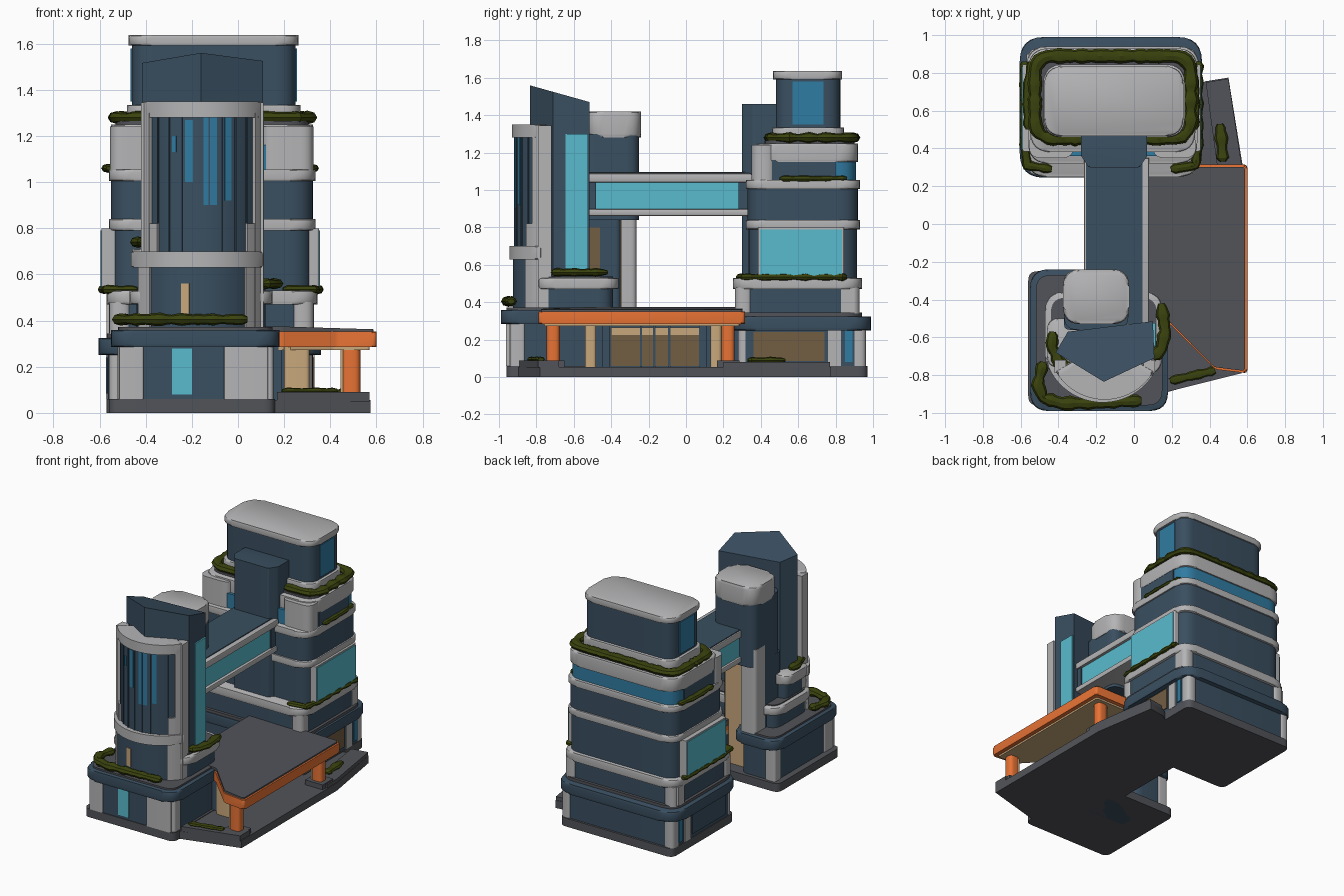
import bpy, bmesh, math, random
from mathutils import Vector

if "Cube" in bpy.data.objects:
    bpy.data.objects.remove(bpy.data.objects["Cube"])
random.seed(4)

def mat(name, r, g, b):
    m = bpy.data.materials.new(name)
    m.diffuse_color = (r, g, b, 1)
    m.use_nodes = True
    m.node_tree.nodes["Principled BSDF"].inputs["Base Color"].default_value = m.diffuse_color
    return m

NAVY = mat("navy_cladding", .042, .078, .118)
WHITE = mat("pale_concrete", .46, .46, .47)
GREY = mat("dark_grey", .085, .088, .10)
CYAN = mat("cyan_glass", .10, .50, .62)
BLUE = mat("mid_blue_glass", .03, .20, .36)
TAN = mat("tan", .58, .39, .20)
BROWN = mat("brown_glass", .17, .11, .055)
ORANGE = mat("orange", .80, .17, .035)
GREEN = mat("hedge_green", .042, .055, .004)

def finish(name, bm, m):
    bmesh.ops.recalc_face_normals(bm, faces=bm.faces)
    me = bpy.data.meshes.new(name)
    bm.to_mesh(me)
    bm.free()
    me.materials.append(m)
    ob = bpy.data.objects.new(name, me)
    bpy.context.collection.objects.link(ob)
    return ob

def fillet(pts, r, n=6):
    """Round every corner of a closed outline."""
    out = []
    P = [Vector(p) for p in pts]
    for i, p in enumerate(P):
        a, b = P[i - 1] - p, P[(i + 1) % len(P)] - p
        t = min(r, .45 * a.length, .45 * b.length)
        s, e = p + a.normalized() * t, p + b.normalized() * t
        for k in range(n + 1):
            u = k / n
            out.append(s * (1 - u) ** 2 + p * 2 * u * (1 - u) + e * u * u)
    return out

def prism(name, pts, z0, z1, m, r=0, bev=0, top=None):
    """Extruded outline; r rounds plan corners, bev rounds rims, top(x, y) slopes the roof."""
    pts = fillet(pts, r) if r else pts
    bm = bmesh.new()
    lo = [bm.verts.new((p[0], p[1], z0)) for p in pts]
    hi = [bm.verts.new((p[0], p[1], top(*p) if top else z1)) for p in pts]
    n = len(pts)
    caps = [bm.faces.new(lo[::-1]), bm.faces.new(hi)]
    for i in range(n):
        bm.faces.new((lo[i], lo[(i + 1) % n], hi[(i + 1) % n], hi[i]))
    if bev:
        bmesh.ops.bevel(bm, geom=[e for f in caps for e in f.edges], offset=bev, segments=2,
                        profile=.5, affect='EDGES', clamp_overlap=True)
    return finish(name, bm, m)

def box(name, x0, x1, y0, y1, z0, z1, m, r=0, bev=0):
    return prism(name, [(x0, y0), (x1, y0), (x1, y1), (x0, y1)], z0, z1, m, r, bev)

def arc(name, a0, a1, r0, r1, z0, z1, m, c=(-.155, -.63), bev=0):
    """Curved wall facing the front; angles in degrees from -y."""
    n = max(2, int(abs(a1 - a0) / 6))
    an = [math.radians(a0 + (a1 - a0) * i / n) for i in range(n + 1)]
    pt = lambda a, r: (c[0] + r * math.sin(a), c[1] - r * math.cos(a))
    return prism(name, [pt(a, r1) for a in an] + [pt(a, r0) for a in an[::-1]], z0, z1, m, 0, bev)

def hedge(name, pts, z, w=.033, h=.024, closed=False, r=.08):
    """Lumpy tube of planting along a path."""
    path = [Vector(p) for p in (fillet(pts, r) if closed else pts)]
    if closed:
        path.append(path[0])
    pos = []
    for a, b in zip(path, path[1:]):
        k = max(1, round((b - a).length / .022))
        pos += [a.lerp(b, i / k) for i in range(k)]
    if not closed:
        pos.append(path[-1])
    n, bm, rings = len(pos), bmesh.new(), []
    for i, p in enumerate(pos):
        q0 = pos[i - 1] if closed or i else p
        q1 = pos[(i + 1) % n] if closed or i < n - 1 else p
        d = (q1 - q0).normalized()
        s = 1 + .22 * math.sin(i * 1.3) * random.random() + random.uniform(-.08, .08)
        if not closed and i in (0, n - 1):
            s *= .55
        rings.append([bm.verts.new((p.x - d.y * w * s * math.cos(t), p.y + d.x * w * s * math.cos(t),
                                    z + h * s * math.sin(t))) for t in [k * math.pi / 4 for k in range(8)]])
    for i in range(n if closed else n - 1):
        A, B = rings[i], rings[(i + 1) % n]
        for k in range(8):
            bm.faces.new((A[k], A[(k + 1) % 8], B[(k + 1) % 8], B[k]))
    if not closed:
        bm.faces.new(rings[0])
        bm.faces.new(rings[-1])
    return finish(name, bm, GREEN)

# --- ground plinths and plaza
box("front_plinth", -.56, .16, -.96, -.25, 0, .06, GREY, .05)
box("back_plinth", -.57, .33, .26, .97, 0, .06, GREY, .05)
prism("plaza", [(-.13, -.6), (.14, -.9), (.575, -.78), (.575, .31), (.50, .775), (.375, .755), (-.13, .4)], 0, .055, GREY)
prism("front_kerb", [(.17, -.89), (.57, -.79), (.57, -.68), (.45, -.68), (.40, -.76), (.17, -.82)], .05, .09, GREY)
prism("back_kerb", [(.44, .20), (.57, .20), (.57, .31), (.50, .77), (.38, .75), (.44, .31)], .05, .08, GREY)
hedge("front_kerb_hedge", [(.19, -.83), (.30, -.805), (.43, -.775)], .095, .025, .014)
hedge("back_kerb_hedge", [(.47, .33), (.465, .43), (.455, .53)], .09, .03, .016)

# --- front podium
foot = lambda d: [(-.55 + d, -.99 + d), (.18 - d, -.99 + d), (.18 - d, -.40 - d), (-.20 - d, -.40 - d),
                  (-.20 - d, -.24 - d), (-.55 + d, -.24 - d)]
prism("front_podium_wall", foot(.035), .05, .30, NAVY, .07)
prism("front_podium_slab", foot(0), .285, .36, NAVY, .10, .014)
prism("front_podium_roof", foot(.03), .35, .372, GREY, .08)
for i, (x0, x1) in enumerate([(-.515, -.41), (-.06, .13)]):
    box(f"podium_white_panel_{i}", x0, x1, -.963, -.94, .06, .288, WHITE, .008)
box("podium_cyan_window", -.285, -.20, -.961, -.95, .08, .28, CYAN)
box("podium_corner_left", -.523, -.48, -.94, -.83, .06, .288, WHITE, .02)
box("podium_corner_right", .11, .153, -.94, -.86, .06, .288, WHITE, .02)
box("podium_back_corner", -.523, -.44, -.34, -.268, .06, .288, WHITE, .02)
hedge("front_podium_hedge", [(-.48, -.73), (-.51, -.85), (-.48, -.92), (-.38, -.95), (-.15, -.945), (.04, -.935)], .405)

# --- front tower: lower tier
tier = lambda d: [(-.47 + d, -.80 + d), (.15 - d, -.80 + d), (.15 - d, -.36 - d), (-.47 + d, -.36 - d)]
prism("front_tier_wall", tier(.03), .36, .49, NAVY, .08)
prism("front_tier_band", tier(0), .47, .53, WHITE, .10, .014)
prism("front_tier_roof", tier(.03), .52, .537, GREY, .08)
hedge("front_tier_hedge", [(.10, -.71), (.145, -.66), (.165, -.57), (.145, -.42)], .56, .032, .02)
box("left_shelf", -.46, -.30, -.76, -.50, .64, .71, WHITE, .06, .014)
box("left_shelf_wall", -.43, -.30, -.74, -.52, .52, .65, NAVY, .05)
hedge("left_shelf_hedge", [(-.28, -.79), (-.40, -.73), (-.435, -.65), (-.43, -.57)], .74, .03, .022)

# --- front tower: curved glazed face with white frame
arc("curved_glass", -56, 56, .10, .285, .37, 1.30, NAVY)
arc("curved_top_band", -60, 60, .10, .30, 1.28, 1.35, WHITE, bev=.01)
for s, n in ((-1, "left"), (1, "right")):
    arc(f"curved_frame_{n}", s * 50, s * 61, .12, .30, .37, 1.30, WHITE)
    x = -.155 + s * .235
    box(f"frame_side_{n}", x - .03, x + .03, -.79, -.72, .37, 1.345, WHITE)
    arc(f"frame_flare_{n}", s * 41, s * 52, .2, .298, .69, .82, WHITE)
arc("lower_glass", -62, 62, .10, .295, .37, .65, NAVY, (-.165, -.63))
arc("lower_band", -72, 62, .10, .315, .63, .70, WHITE, (-.165, -.63), .012)
arc("lower_white_right", 41, 62, .10, .305, .37, .64, WHITE, (-.165, -.63))
arc("lower_white_left", -62, -46, .10, .305, .37, .64, WHITE, (-.165, -.63))
arc("lower_tan_window", -16, -9, .28, .299, .43, .56, TAN, (-.165, -.63))
for i, (a0, a1, z0, z1) in enumerate([(-27, -23, 1.13, 1.20), (-15, -8, 1.0, 1.27), (1, 13, .90, 1.29), (20, 26, .92, 1.28)]):
    arc(f"blue_glass_strip_{i}", a0, a1, .27, .289, z0, z1, BLUE)
for i in range(8):
    a = -42 + i * 12
    arc(f"glass_mullion_{i}", a - .6, a + .6, .27, .291, .70, 1.29, NAVY)

# --- front tower: tall fin and rear core
fin = [(-.415, -.68), (-.16, -.835), (.108, -.71), (.10, -.515), (-.35, -.57)]
prism("tall_fin", fin, .36, 0, NAVY, top=lambda x, y: 1.56 - (y + .835) * .28)
box("fin_cyan_glazing", .09, .113, -.645, -.525, .56, 1.30, CYAN)
box("core_upper", -.37, -.03, -.56, -.25, .84, 1.30, NAVY, .07)
box("core_cap", -.375, -.025, -.53, -.24, 1.28, 1.42, WHITE, .09, .02)
box("core_lower", -.37, -.05, -.56, -.35, 0, .86, NAVY, .03)
box("core_white_column", -.37, -.24, -.40, -.265, .36, .97, WHITE, .03)
box("core_tan_back", -.22, -.07, -.36, -.344, .03, .85, TAN)
box("core_tan_side", -.06, -.044, -.52, -.46, .56, .80, BROWN)

# --- sky bridge
box("bridge_glass", -.25, .06, -.56, .36, .88, 1.06, CYAN)
box("bridge_floor", -.265, .08, -.54, .35, .86, .90, WHITE, 0, .01)
box("bridge_roof_rim", -.265, .08, -.54, .35, 1.04, 1.09, WHITE, 0, .01)
box("bridge_roof", -.255, .045, -.53, .35, 1.08, 1.096, NAVY)
for s, x in (("left", -.254), ("right", .064)):
    for i, (y0, y1) in enumerate([(-.52, -.48), (.28, .34)]):
        box(f"bridge_end_{s}_{i}", x - .005, x + .005, y0, y1, .89, 1.05, NAVY)

# --- lobby and canopy
box("lobby_wall", -.10, .19, -.50, .35, .04, .30, NAVY)
box("lobby_glass", .18, .197, -.40, .07, .06, .265, BROWN)
box("lobby_head", .18, .20, -.40, .07, .225, .265, TAN)
for i, y in enumerate((-.43, -.24, -.17, -.09, .09)):
    w = .02 if i in (0, 4) else .006
    box(f"lobby_frame_{i}", .18, .205, y - w, y + w, .05, .28, NAVY)
for i, y in enumerate((-.51, .16)):
    box(f"lobby_tan_pier_{i}", .20, .31, y - .03, y + .03, .05, .29, TAN, .02)
can = lambda d: [(-.10, -.50), (.19, -.53 + d), (.43 - d * .5, -.77 + d), (.60 - d, -.79 + d), (.60 - d, .315 - d), (-.10, .315 - d)]
prism("canopy_soffit", can(.03), .272, .30, TAN, .015)
prism("canopy_orange_fascia", can(0), .285, .352, ORANGE, .02, .012)
prism("canopy_roof", can(.012), .33, 0, GREY, .02, top=lambda x, y: .374 - max(0, x - .2) * .03)
for i, y in enumerate((-.71, .225)):
    box(f"canopy_column_{i}", .45, .53, y - .035, y + .035, .05, .29, ORANGE, .03)
    box(f"column_tan_face_{i}", .444, .46, y - .025, y + .025, .09, .275, TAN)
    box(f"column_foot_{i}", .42, .56, y - .06, y + .06, .05, .09, GREY)

# --- back tower: stacked tiers
def level(name, d, z0, z1, m, bev=0, y0=.25):
    box(name, -.57 + d, .345 - d, y0 + d, .94 - d, z0, z1, m, .11, bev)

box("back_base_wall", -.565, .325, .28, .955, .05, .27, NAVY, .07)
box("back_base_slab", -.605, .36, .245, .99, .25, .325, NAVY, .13, .014)
level("back_base_roof", 0, .315, .345, GREY)
level("back_tier2_wall", .02, .33, .48, NAVY)
level("back_tier2_band", 0, .47, .53, WHITE, .014)
level("back_tier3_wall", .025, .52, .81, NAVY, 0, .31)
level("back_tier3_band", .01, .79, .84, WHITE, .012, .31)
level("back_tier4_wall", .02, .83, 1.02, NAVY, 0, .31)
level("back_tier4_band", .01, 1.005, 1.055, WHITE, .012, .31)
level("back_tier5_glass", .03, 1.05, 1.16, BLUE, 0, .33)
level("back_tier5_band", .02, 1.15, 1.25, WHITE, .014, .36)
level("back_tier5_roof", .04, 1.24, 1.265, GREY, 0, .38)
for s, x0, x1 in (("left", -.555, -.32), ("right", .10, .328)):
    box(f"upper_white_corner_{s}", x0, x1, .35, .48, 1.04, 1.24, WHITE, .06)
for s, x in (("left", -.54), ("right", .315)):
    box(f"upper_side_wall_{s}", x - .008, x + .008, .46, .80, 1.05, 1.16, NAVY)

# base and side glazing, mirrored on both ends
for s, x, o in (("left", -.565, -1), ("right", .325, 1)):
    f = lambda n, y0, y1, z0, z1, m, t=.007: box(f"{n}_{s}", *sorted((x - o * .01, x + o * t)), y0, y1, z0, z1, m)
    f("base_glass", .36, .74, .085, .24, BROWN if o > 0 else NAVY)
    f("base_white_pier", .76, .83, .06, .255, WHITE)
    f("base_blue_window", .85, .89, .08, .25, BLUE)
    f("tier2_white_pier", .83, .90, .345, .48, WHITE, .004)
    xa, xb = sorted((x - o * .04, x + o * .026))
    box(f"screen_frame_{s}", xa, xb, .385, .845, .53, .80, WHITE, .01)
    box(f"cyan_screen_{s}", *sorted((x, x + o * .031)), .395, .835, .54, .79, CYAN)
    hedge(f"screen_hedge_{s}", [(x - o * .13, .29), (x, .31), (x + o * .015, .42), (x + o * .015, .86)], .535, .025, .018)
    hedge(f"tier4_hedge_{s}", [(x - o * .005, .50), (x - o * .0, .70), (x - o * .02, .86)], 1.06, .024, .016)

# white corner piers around the base and mid tiers
for i, (x, y) in enumerate([(-.52, .32), (.28, .32), (-.53, .92), (.285, .92)]):
    box(f"base_corner_pier_{i}", x - .04, x + .04, y - .043, y + .043, .06, .26, WHITE, .05)
for i, (x, y) in enumerate([(-.51, .31), (.28, .31), (-.51, .88), (.28, .88)]):
    box(f"tier2_corner_pier_{i}", x - .048, x + .048, y - .048, y + .048, .34, .48, WHITE, .05)

# --- stair shaft, roof garden and penthouse
prism("stair_shaft", [(-.28, .36), (-.24, .30), (.03, .30), (.07, .36), (.07, .50), (-.28, .50)], .05, 1.46, NAVY, .01, .006)
hedge("roof_hedge", [(-.525, .455), (.30, .455), (.30, .89), (-.525, .89)], 1.28, .036, .025, True, .1)
box("penthouse_base", -.48, .27, .46, .845, 1.25, 1.335, WHITE, .10, .012)
box("penthouse_wall", -.46, .25, .48, .825, 1.30, 1.60, NAVY, .09)
box("penthouse_cap", -.475, .262, .465, .835, 1.592, 1.637, WHITE, .10, .012)
for s, x in (("left", -.46), ("right", .25)):
    box(f"penthouse_window_{s}", x - .006, x + .006, .57, .735, 1.35, 1.58, BLUE)

# --- smooth the rounded corners, keep hard edges
bpy.ops.object.select_all(action='SELECT')
bpy.context.view_layer.objects.active = bpy.context.selected_objects[0]
bpy.ops.object.shade_smooth_by_angle(angle=math.radians(32))
